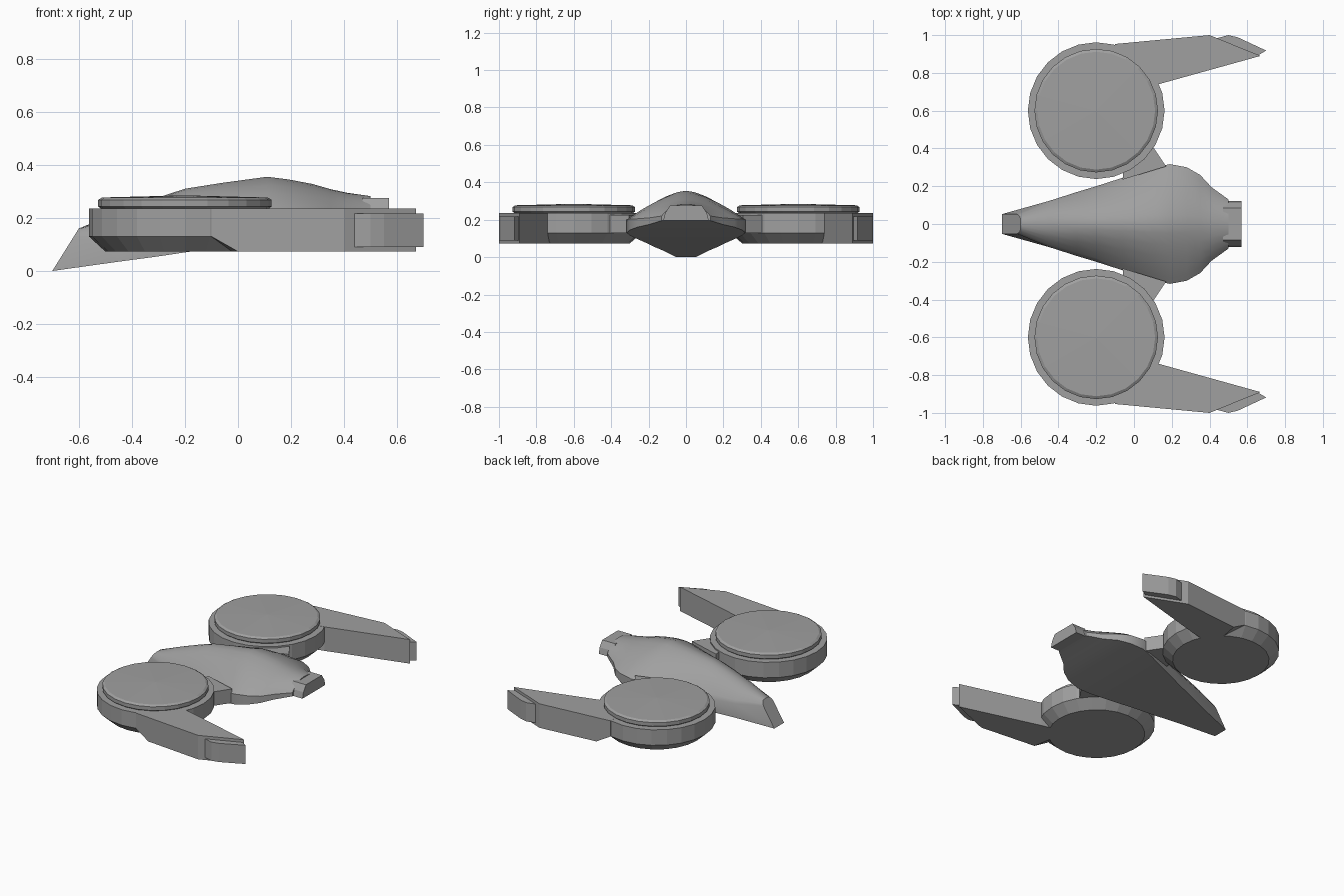
import bpy, bmesh, math

if "Cube" in bpy.data.objects:
    bpy.data.objects.remove(bpy.data.objects["Cube"])

grey = bpy.data.materials.new("hull grey")
grey.diffuse_color = (0.35, 0.35, 0.35, 1)
grey.use_nodes = True
grey.node_tree.nodes["Principled BSDF"].inputs["Base Color"].default_value = grey.diffuse_color


def finish(bm, name, angle=None):
    bmesh.ops.recalc_face_normals(bm, faces=bm.faces)
    mesh = bpy.data.meshes.new(name)
    bm.to_mesh(mesh)
    bm.free()
    mesh.materials.append(grey)
    obj = bpy.data.objects.new(name, mesh)
    bpy.context.collection.objects.link(obj)
    if angle:
        bpy.ops.object.select_all(action='DESELECT')
        obj.select_set(True)
        bpy.context.view_layer.objects.active = obj
        bpy.ops.object.shade_smooth_by_angle(angle=math.radians(angle))
    return obj


def loft(name, rings, angle=None):
    """Skin closed rings of equal length and cap both ends."""
    bm = bmesh.new()
    rows = [[bm.verts.new(p) for p in ring] for ring in rings]
    n = len(rows[0])
    for a, b in zip(rows, rows[1:]):
        for i in range(n):
            j = (i + 1) % n
            bm.faces.new((a[i], a[j], b[j], b[i]))
    bm.faces.new(rows[0])
    bm.faces.new(rows[-1])
    return finish(bm, name, angle)


def prism(name, low, high, z0, z1):
    return loft(name, [[(x, y, z0) for x, y in low], [(x, y, z1) for x, y in high]])


def turned(name, cx, cy, profile, sides=24, dome=None):
    """Stack of circles (radius, height), with an optional raised centre."""
    rings = [[(cx + r * math.cos(math.tau * i / sides),
               cy + r * math.sin(math.tau * i / sides), z) for i in range(sides)]
             for r, z in profile]
    obj = loft(name, rings)
    if dome:
        bm = bmesh.new()
        bm.from_mesh(obj.data)
        top = max(bm.faces, key=lambda f: f.calc_center_median().z)
        centre = bmesh.ops.poke(bm, faces=[top])["verts"][0]
        centre.co.z = dome
        bm.to_mesh(obj.data)
        bm.free()
    return obj


# Central hull: flat rising belly, short side wall, arched back
def section(xb, xt, w, zb, zs, zt, p):
    steps = [1, 0.9, 0.75, 0.55, 0.35, 0.15, 0]
    half = [(w, zb)] + [(w * t, zs + (zt - zs) * (1 - t ** p)) for t in steps]
    full = half + [(-y, z) for y, z in reversed(half[:-1])]
    return [(xb + (xt - xb) * (z - zb) / (zt - zb), y, z) for y, z in full]


hull_sections = [
    (-0.70, -0.60, 0.052, 0.00, 0.13, 0.16, 5.0),
    (-0.45, -0.45, 0.122, 0.035, 0.13, 0.222, 2.3),
    (-0.30, -0.30, 0.170, 0.055, 0.14, 0.277, 2.0),
    (-0.20, -0.20, 0.200, 0.07, 0.15, 0.31, 1.8),
    (-0.06, -0.06, 0.245, 0.09, 0.17, 0.332, 1.7),
    (0.11, 0.11, 0.300, 0.115, 0.195, 0.355, 1.6),
    (0.19, 0.19, 0.317, 0.13, 0.20, 0.345, 1.6),
    (0.28, 0.28, 0.300, 0.145, 0.205, 0.328, 1.6),
    (0.35, 0.35, 0.260, 0.16, 0.205, 0.308, 1.7),
    (0.41, 0.41, 0.195, 0.175, 0.21, 0.295, 2.0),
    (0.50, 0.50, 0.130, 0.195, 0.22, 0.282, 2.6),
]
loft("hull", [section(*s) for s in hull_sections], 35)

# Tail nozzle
nozzle = [(-0.122, 0.195), (0.122, 0.195), (0.112, 0.235), (0.085, 0.275),
          (-0.085, 0.275), (-0.112, 0.235)]
loft("tail_nozzle", [[(x, y, z) for y, z in nozzle] for x in (0.47, 0.57)])

# Side pods, struts and rear arms, one set per side
for s, side in ((1, "left"), (-1, "right")):
    def flip(points):
        return [(x, s * y) for x, y in points]

    turned(side + "_pod", -0.2, s * 0.6,
           [(0.30, 0.073), (0.362, 0.13), (0.362, 0.235)])
    turned(side + "_pod_lid", -0.2, s * 0.6,
           [(0.316, 0.235), (0.327, 0.243), (0.327, 0.268), (0.312, 0.277)], dome=0.285)

    arm_top = [(-0.10, 0.953), (0.40, 1.0), (0.67, 0.89), (0.13, 0.74), (-0.1, 0.7)]
    arm_low = [(0.0, 0.962)] + arm_top[1:4] + [(-0.05, 0.7)]
    arm_mid = [(x, y, 0.13) for x, y in arm_top]
    loft(side + "_arm", [[(x, s * y, 0.073) for x, y in arm_low],
                         [(x, s * y, z) for x, y, z in arm_mid],
                         [(x, s * y, 0.236) for x, y in arm_top]])

    tip = flip([(0.44, 0.984), (0.50, 1.0), (0.55, 0.988), (0.70, 0.918),
                (0.655, 0.892), (0.45, 0.96)])
    prism(side + "_arm_tip", tip, tip, 0.09, 0.217)

    strut = flip([(-0.06, 0.235), (0.17, 0.305), (0.10, 0.41), (-0.05, 0.42)])
    prism(side + "_strut", strut, strut, 0.13, 0.225)
